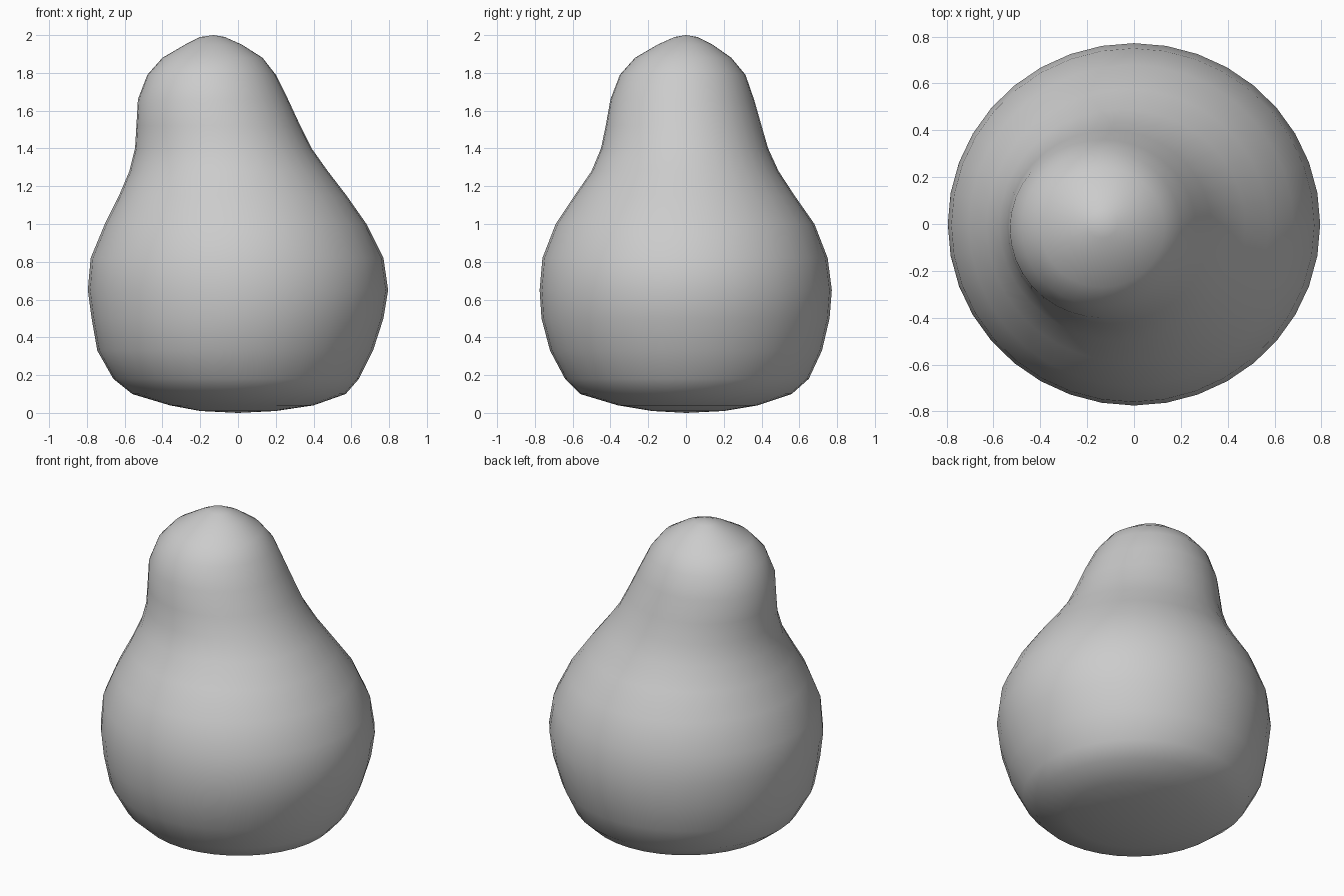
import bpy, bmesh, math

cube = bpy.data.objects.get("Cube")
if cube:
    bpy.data.objects.remove(cube, do_unlink=True)

SEGMENTS = 36

# Outline of the fruit: height, left and right x, front and back y
OUTLINE = [
    (0.01, -0.20, 0.20, -0.18, 0.20),
    (0.04, -0.36, 0.40, -0.36, 0.38),
    (0.10, -0.56, 0.57, -0.56, 0.56),
    (0.18, -0.66, 0.64, -0.64, 0.65),
    (0.33, -0.745, 0.715, -0.72, 0.72),
    (0.50, -0.775, 0.77, -0.765, 0.76),
    (0.65, -0.795, 0.795, -0.775, 0.772),
    (0.82, -0.78, 0.77, -0.76, 0.75),
    (1.00, -0.705, 0.68, -0.69, 0.68),
    (1.15, -0.63, 0.575, -0.59, 0.575),
    (1.28, -0.575, 0.475, -0.50, 0.49),
    (1.40, -0.545, 0.39, -0.45, 0.435),
    (1.52, -0.538, 0.33, -0.425, 0.40),
    (1.66, -0.53, 0.265, -0.40, 0.36),
    (1.79, -0.48, 0.20, -0.35, 0.315),
    (1.88, -0.40, 0.13, -0.27, 0.24),
    (1.95, -0.28, 0.02, -0.15, 0.14),
    (1.99, -0.20, -0.07, -0.06, 0.06),
]

skin = bpy.data.materials.new("plain grey")
skin.use_nodes = True
GREY = (0.6, 0.6, 0.6, 1)
skin.diffuse_color = GREY
skin.node_tree.nodes["Principled BSDF"].inputs["Base Color"].default_value = GREY

bm = bmesh.new()


def ring(z, x0, x1, y0, y1):
    """Oval cross-section filling the given extents."""
    cx, cy, rx, ry = (x0 + x1) / 2, (y0 + y1) / 2, (x1 - x0) / 2, (y1 - y0) / 2
    angles = [math.tau * i / SEGMENTS for i in range(SEGMENTS)]
    return [bm.verts.new((cx + rx * math.cos(a), cy + ry * math.sin(a), z)) for a in angles]


# Skin the rings, then close both ends with a fan
rings = [ring(*row) for row in OUTLINE]
base = bm.verts.new((0, 0, 0))
tip = bm.verts.new((-0.13, 0, 2))
for i in range(SEGMENTS):
    j = (i + 1) % SEGMENTS
    for low, high in zip(rings, rings[1:]):
        bm.faces.new((low[i], low[j], high[j], high[i]))
    bm.faces.new((base, rings[0][j], rings[0][i]))
    bm.faces.new((tip, rings[-1][i], rings[-1][j]))
for face in bm.faces:
    face.smooth = True

mesh = bpy.data.meshes.new("pear_body")
bm.to_mesh(mesh)
bm.free()
mesh.materials.append(skin)
pear = bpy.data.objects.new("pear_body", mesh)
bpy.context.collection.objects.link(pear)
